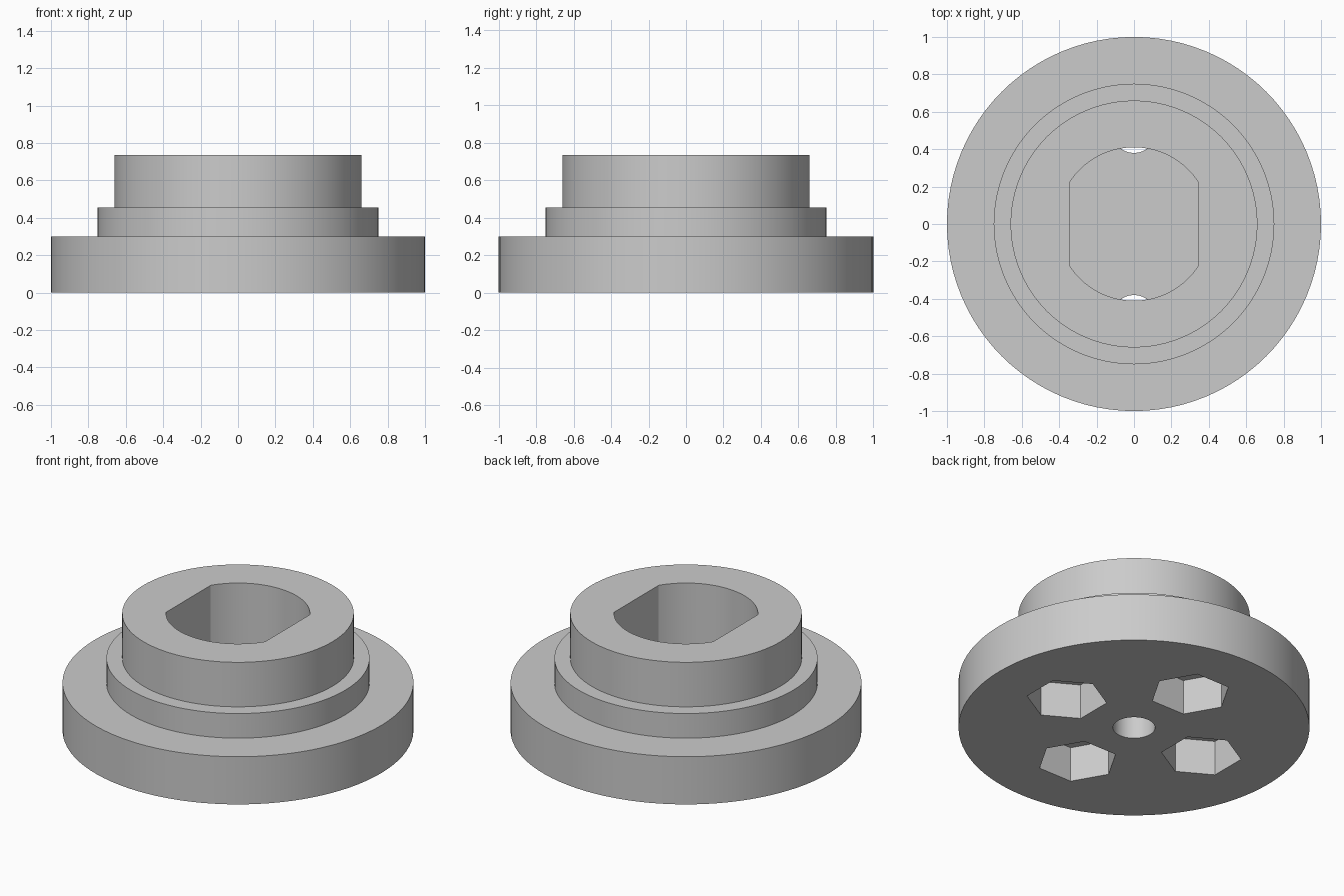
import bpy, bmesh
from math import pi, cos, sin, acos

cube = bpy.data.objects.get("Cube")
if cube:
    bpy.data.objects.remove(cube, do_unlink=True)

SEGMENTS = 96
grey = bpy.data.materials.new("light grey")
grey.use_nodes = True
grey.diffuse_color = (0.6, 0.6, 0.6, 1)
grey.node_tree.nodes["Principled BSDF"].inputs["Base Color"].default_value = grey.diffuse_color


def circle(radius, count=SEGMENTS, x=0, y=0, turn=0):
    return [(x + radius * cos(turn + 2 * pi * i / count),
             y + radius * sin(turn + 2 * pi * i / count)) for i in range(count)]


def loft(name, sections):
    """Closed solid through a stack of (outline, height) sections."""
    bm = bmesh.new()
    rings = [[bm.verts.new((x, y, z)) for x, y in outline] for outline, z in sections]
    for low, high in zip(rings, rings[1:]):
        for i in range(len(low)):
            j = (i + 1) % len(low)
            bm.faces.new((low[i], low[j], high[j], high[i]))
    bm.faces.new(rings[0][::-1])
    bm.faces.new(rings[-1])
    bmesh.ops.recalc_face_normals(bm, faces=bm.faces)
    mesh = bpy.data.meshes.new(name)
    bm.to_mesh(mesh)
    bm.free()
    mesh.materials.append(grey)
    obj = bpy.data.objects.new(name, mesh)
    bpy.context.collection.objects.link(obj)
    return obj


def select(obj):
    bpy.ops.object.select_all(action="DESELECT")
    obj.select_set(True)
    bpy.context.view_layer.objects.active = obj


def cut(obj, outline, bottom, top):
    cutter = loft("cutter", [(outline, bottom), (outline, top)])
    cutter.hide_render = True
    select(obj)
    mod = obj.modifiers.new("cut", "BOOLEAN")
    mod.operation = "DIFFERENCE"
    mod.solver = "EXACT"
    mod.object = cutter
    bpy.ops.object.modifier_apply(modifier=mod.name)
    bpy.data.objects.remove(cutter, do_unlink=True)


# Base flange with a blind centre hole and four bolt holes with nut pockets
BASE_TOP = 0.30
NUT_DEPTH = 0.22
flange = loft("base_flange", [(circle(1), 0), (circle(1), BASE_TOP)])
cut(flange, circle(0.12, 48), -0.1, NUT_DEPTH)
for k in range(4):
    a = k * pi / 2
    x, y = 0.5 * cos(a), 0.5 * sin(a)
    cut(flange, circle(0.23, 6, x, y, a + pi / 2), -0.1, NUT_DEPTH)
    cut(flange, circle(0.12, 48, x, y), -0.1, 0.5)

# Stepped hub
STEP_TOP, HUB_TOP = 0.455, 0.735
hub = loft("stepped_hub", [(circle(0.75), BASE_TOP), (circle(0.75), STEP_TOP),
                           (circle(0.66), STEP_TOP), (circle(0.66), HUB_TOP)])

# Shaft socket: round bore with two flats
BORE, FLAT = 0.41, 0.345
start = acos(FLAT / BORE)
arc = [start + (pi - 2 * start) * i / 32 for i in range(33)]
socket = [(BORE * cos(a + side), BORE * sin(a + side)) for side in (0, pi) for a in arc]
cut(hub, socket, 0.1, 1)

for part in (flange, hub):
    select(part)
    bpy.ops.object.shade_smooth_by_angle(angle=pi / 6)
